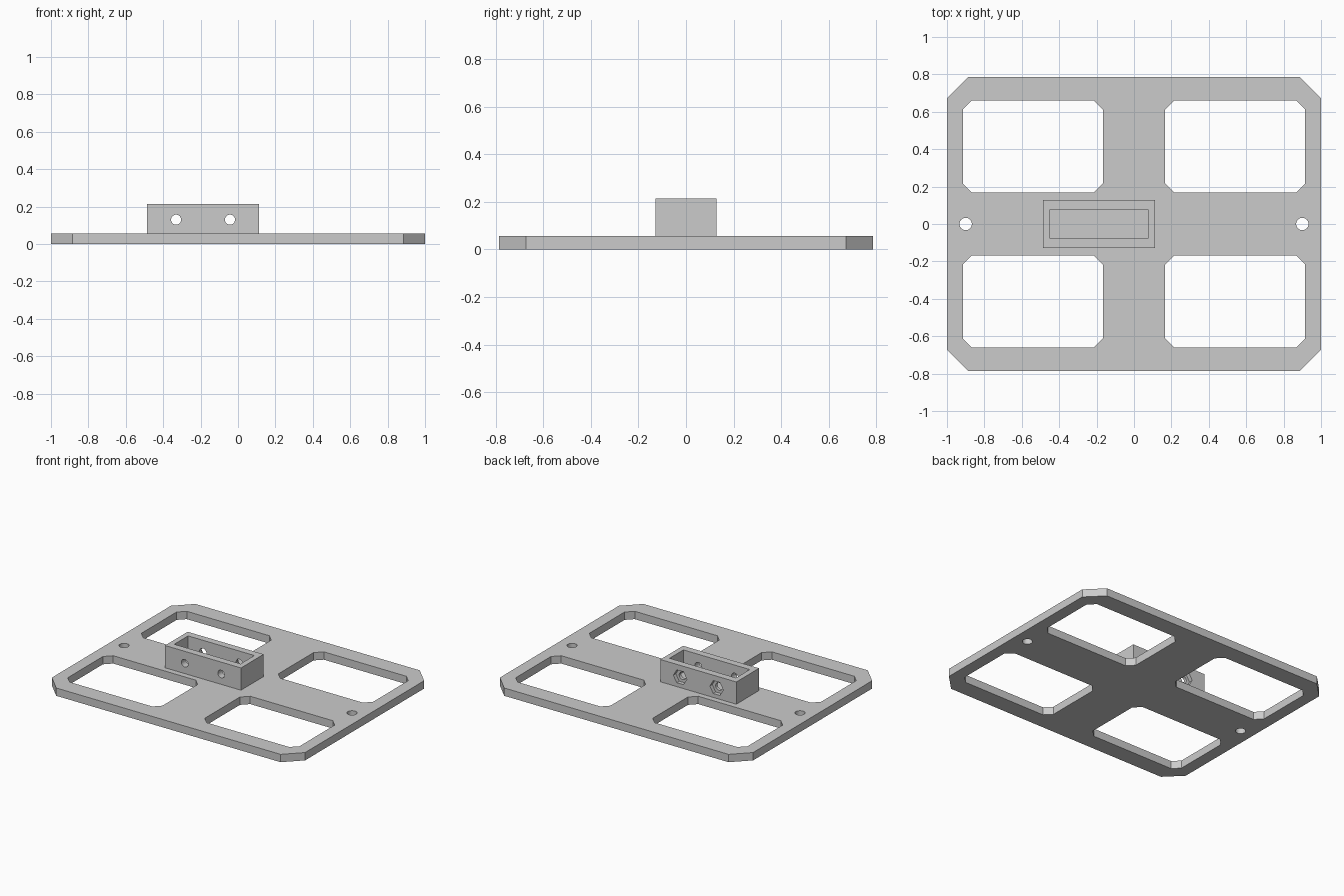
import bpy
from math import cos, sin, pi, radians
from mathutils import Matrix

if "Cube" in bpy.data.objects:
    bpy.data.objects.remove(bpy.data.objects["Cube"], do_unlink=True)

grey = bpy.data.materials.new("plain grey")
grey.use_nodes = True
grey.diffuse_color = (0.6, 0.6, 0.6, 1)
grey.node_tree.nodes["Principled BSDF"].inputs["Base Color"].default_value = (0.6, 0.6, 0.6, 1)

PLATE_TOP = 0.056
BOX_TOP = 0.215
BOX_X = -0.187
BOX_HALF_Y = 0.128
BOLT_Z = 0.13


def chamfered(cx, cy, hx, hy, c):
    """Rectangle outline with cut corners."""
    pts = []
    for sx, sy in ((1, 1), (-1, 1), (-1, -1), (1, -1)):
        pair = [(cx + sx * hx, cy + sy * (hy - c)), (cx + sx * (hx - c), cy + sy * hy)]
        pts += pair if sx * sy > 0 else pair[::-1]
    return pts


def rectangle(cx, cy, hx, hy):
    return [(cx + sx * hx, cy + sy * hy) for sx, sy in ((1, 1), (-1, 1), (-1, -1), (1, -1))]


def polygon(cx, cy, r, sides):
    return [(cx + r * cos(2 * pi * i / sides), cy + r * sin(2 * pi * i / sides)) for i in range(sides)]


def prism(name, outline, z0, z1, matrix=Matrix()):
    """Solid made by extruding an outline from z0 to z1."""
    n = len(outline)
    verts = [(x, y, z) for z in (z0, z1) for x, y in outline]
    faces = [tuple(range(n))[::-1], tuple(range(n, 2 * n))]
    faces += [(i, (i + 1) % n, (i + 1) % n + n, i + n) for i in range(n)]
    mesh = bpy.data.meshes.new(name)
    mesh.from_pydata(verts, [], faces)
    mesh.transform(matrix)
    mesh.materials.append(grey)
    obj = bpy.data.objects.new(name, mesh)
    bpy.context.collection.objects.link(obj)
    return obj


def cut(obj, cutters):
    """Subtract the cutters, bake the result and remove them."""
    for cutter in cutters:
        cutter.hide_render = True
        mod = obj.modifiers.new("cut", "BOOLEAN")
        mod.operation = "DIFFERENCE"
        mod.solver = "EXACT"
        mod.object = cutter
    bpy.context.view_layer.update()
    graph = bpy.context.evaluated_depsgraph_get()
    baked = bpy.data.meshes.new_from_object(obj.evaluated_get(graph))
    obj.modifiers.clear()
    obj.data = baked
    for cutter in cutters:
        bpy.data.objects.remove(cutter, do_unlink=True)
    bpy.ops.object.select_all(action="DESELECT")
    obj.select_set(True)
    bpy.context.view_layer.objects.active = obj
    bpy.ops.object.shade_smooth_by_angle(angle=radians(30))


# Base plate with four windows and two mounting holes
plate = prism("base_plate", chamfered(0, 0, 1, 0.785, 0.114), 0, PLATE_TOP)
openings = []
for sx in (-1, 1):
    openings.append(prism("mount_hole", polygon(sx * 0.9, 0, 0.033, 32), -0.1, 0.2))
    for sy in (-1, 1):
        window = chamfered(sx * 0.541, sy * 0.415, 0.374, 0.246, 0.048)
        openings.append(prism("window", window, -0.1, 0.2))
cut(plate, openings)

# Open bracket box with cross bolt holes and hexagonal nut pockets at the back
box = prism("bracket_box", rectangle(BOX_X, 0, 0.3, BOX_HALF_Y), PLATE_TOP, BOX_TOP)
tools = [prism("cavity", rectangle(BOX_X, 0, 0.262, 0.078), 0, 0.4)]
for side in (-1, 1):
    # local z of the tool points to the back
    place = Matrix.Translation((BOX_X + side * 0.144, 0, BOLT_Z)) @ Matrix.Rotation(-pi / 2, 4, "X")
    tools.append(prism("bolt_hole", polygon(0, 0, 0.027, 32), -0.3, 0.3, place))
    tools.append(prism("nut_pocket", polygon(0, 0, 0.053, 6), BOX_HALF_Y - 0.028, 0.3, place))
cut(box, tools)
